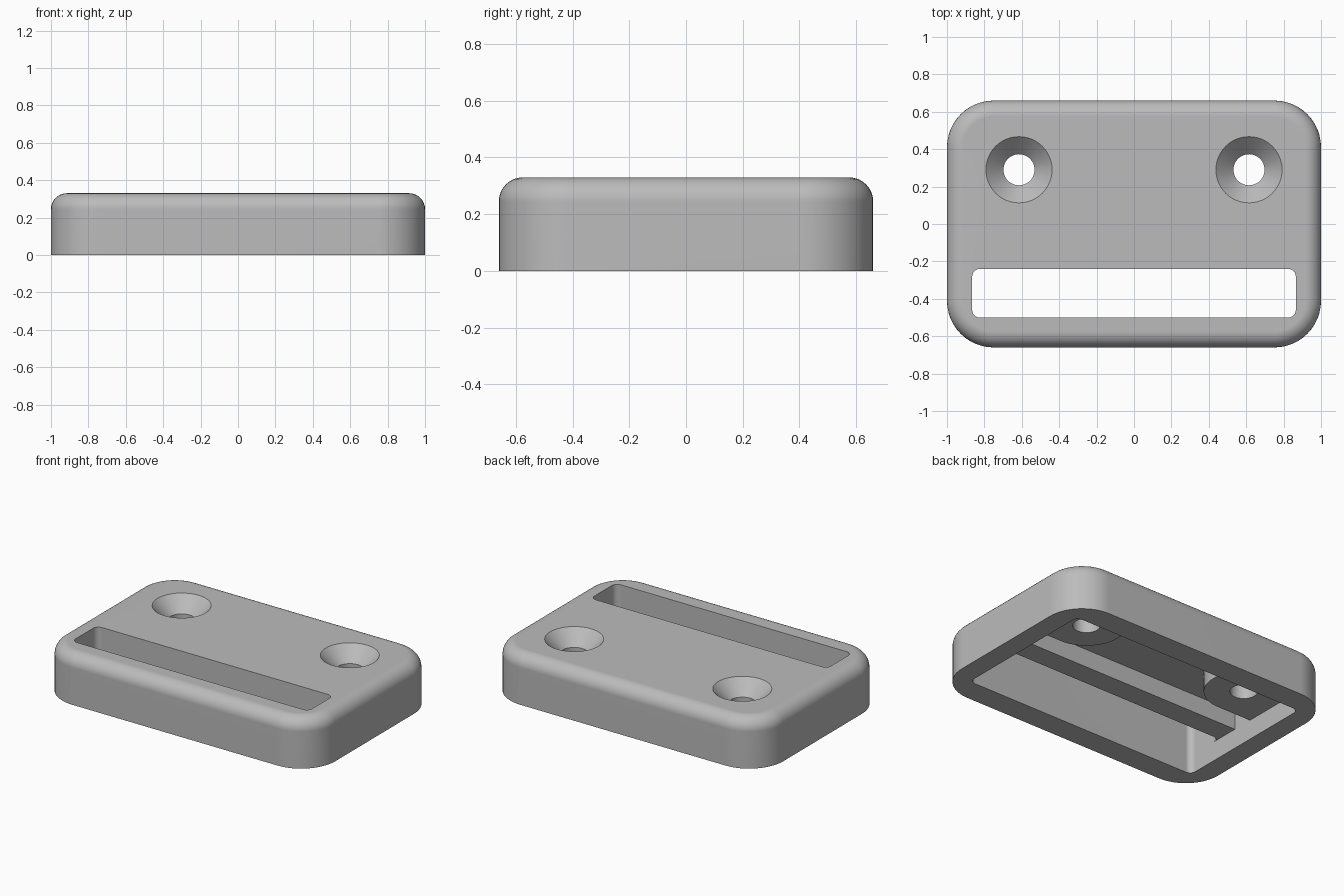
import bpy
import bmesh
from math import cos, sin, pi, radians

cube = bpy.data.objects.get("Cube")
if cube:
    bpy.data.objects.remove(cube, do_unlink=True)

# Main sizes
LENGTH, WIDTH, HEIGHT = 2.0, 1.32, 0.33
CORNER, FILLET = 0.25, 0.085
IN_X, IN_Y = 0.865, 0.5            # inner wall positions
SLOT_BACK, RIB_BACK = -0.24, -0.09
RIB_Z, DECK_Z = 0.13, 0.25         # underside heights
HOLE_X, HOLE_Y, PAD_R = 0.615, 0.29, 0.24

grey = bpy.data.materials.new("light_grey")
grey.use_nodes = True
colour = (0.5, 0.5, 0.5, 1)
grey.diffuse_color = colour
grey.node_tree.nodes["Principled BSDF"].inputs["Base Color"].default_value = colour


def arc(cx, cy, r, start, end, steps):
    angles = [radians(start + (end - start) * i / steps) for i in range(steps + 1)]
    return [(cx + r * cos(a), cy + r * sin(a)) for a in angles]


def rounded_rect(x0, x1, y0, y1, r, steps=12):
    centres = [(x1 - r, y1 - r), (x0 + r, y1 - r), (x0 + r, y0 + r), (x1 - r, y0 + r)]
    pts = []
    for i, (cx, cy) in enumerate(centres):
        pts += arc(cx, cy, r, i * 90, i * 90 + 90, steps)
    return pts


def loft(name, rings):
    """Closed solid through outlines of equal length, each given as (outline, z)."""
    bm = bmesh.new()
    loops = [[bm.verts.new((x, y, z)) for x, y in pts] for pts, z in rings]
    n = len(loops[0])
    for low, high in zip(loops, loops[1:]):
        for i in range(n):
            j = (i + 1) % n
            bm.faces.new((low[i], low[j], high[j], high[i]))
    bm.faces.new(loops[0][::-1])
    bm.faces.new(loops[-1])
    bmesh.ops.recalc_face_normals(bm, faces=bm.faces)
    mesh = bpy.data.meshes.new(name)
    bm.to_mesh(mesh)
    bm.free()
    mesh.materials.append(grey)
    obj = bpy.data.objects.new(name, mesh)
    bpy.context.collection.objects.link(obj)
    return obj


# Body block with a rounded upper edge
rings = [(rounded_rect(-LENGTH / 2, LENGTH / 2, -WIDTH / 2, WIDTH / 2, CORNER), 0)]
for step in range(9):
    a = step / 8 * pi / 2
    inset = FILLET * (1 - cos(a))
    x, y = LENGTH / 2 - inset, WIDTH / 2 - inset
    rings.append((rounded_rect(-x, x, -y, y, CORNER - inset),
                  HEIGHT - FILLET + FILLET * sin(a)))
body = loft("strap_plate", rings)

# Underside cavity, below the rib and the screw pads
cavity = rounded_rect(-IN_X, IN_X, -IN_Y, IN_Y, 0.04, 6)
cutters = [loft("cavity_cutter", [(cavity, -0.1), (cavity, RIB_Z)])]

# Strap slot through the whole plate
slot = rounded_rect(-IN_X, IN_X, -IN_Y, SLOT_BACK, 0.04, 6)
cutters.append(loft("slot_cutter", [(slot, -0.1), (slot, HEIGHT + 0.1)]))

# Deeper pocket that leaves the rib and two rounded screw pads
half = [(IN_X, RIB_BACK), (IN_X, HOLE_Y - PAD_R)]
half += arc(HOLE_X, HOLE_Y, PAD_R, 270, 180, 16)
half.append((HOLE_X - PAD_R, IN_Y))
pocket = half + [(-x, y) for x, y in reversed(half)]
cutters.append(loft("pocket_cutter", [(pocket, -0.1), (pocket, DECK_Z)]))

# Countersunk screw holes
profile = [(0.083, -0.1), (0.083, 0.236), (0.177, HEIGHT), (0.197, HEIGHT + 0.02)]
for side in (-1, 1):
    cutters.append(loft("screw_hole_cutter", [
        (arc(side * HOLE_X, HOLE_Y, r, 0, 360, 48)[:-1], z) for r, z in profile]))

# Cut the openings
bpy.ops.object.select_all(action="DESELECT")
bpy.context.view_layer.objects.active = body
body.select_set(True)
for cutter in cutters:
    cutter.hide_render = True
    mod = body.modifiers.new("cut", "BOOLEAN")
    mod.operation = "DIFFERENCE"
    mod.solver = "EXACT"
    mod.object = cutter
    bpy.ops.object.modifier_apply(modifier=mod.name)
    bpy.data.objects.remove(cutter, do_unlink=True)

# Smooth fillets, crisp edges, flat faces
bpy.ops.object.shade_smooth_by_angle(angle=radians(30))
weighted = body.modifiers.new("flat_normals", "WEIGHTED_NORMAL")
weighted.keep_sharp = True
